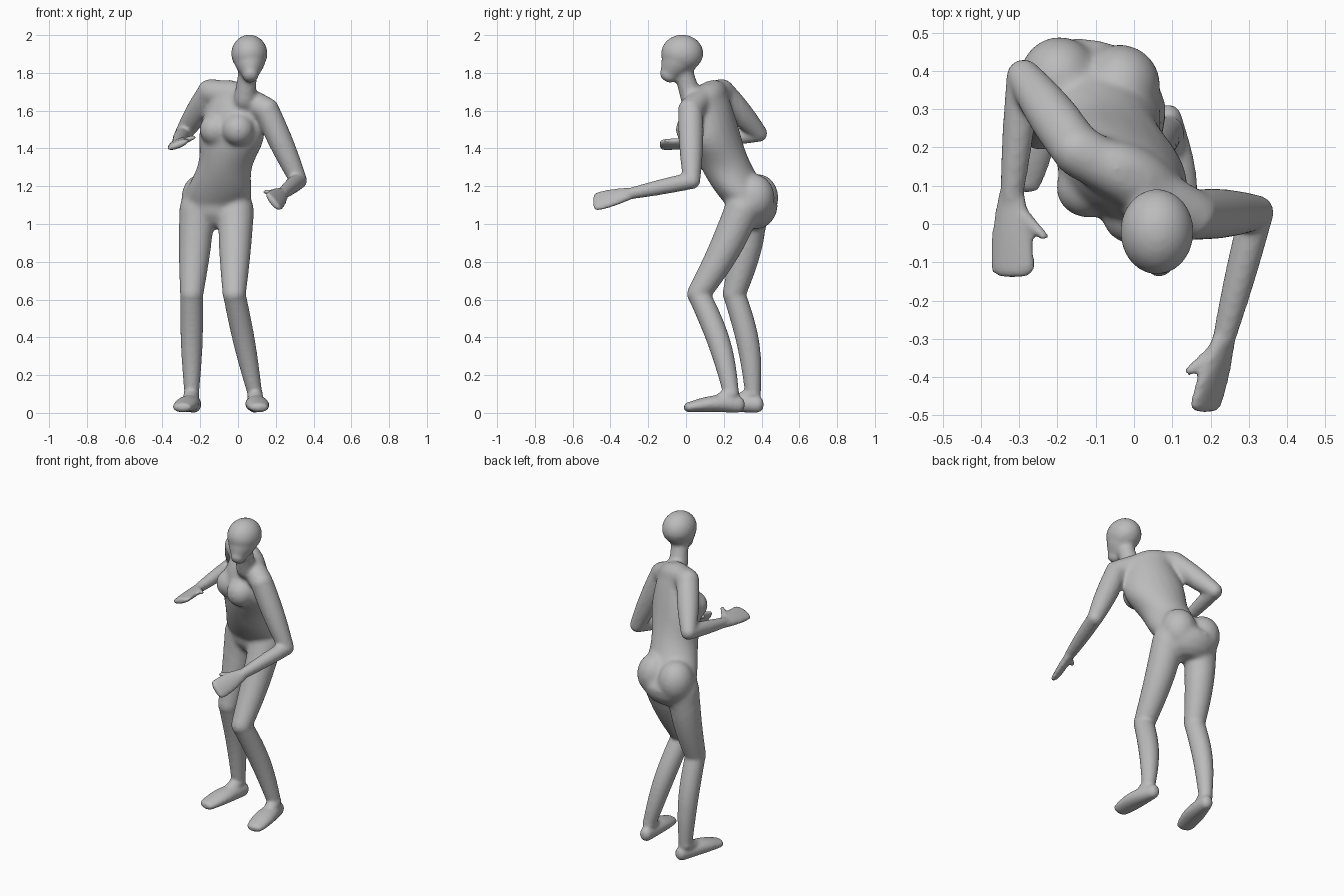
import bpy, bmesh
from math import sin, cos, pi
from mathutils import Vector, Matrix

if "Cube" in bpy.data.objects:
    bpy.data.objects.remove(bpy.data.objects["Cube"])

SIDES, STEPS, CAP = 20, 16, 4
ACROSS, BACK, UP = Vector((1, 0, 0)), Vector((0, 1, 0)), Vector((0, 0, 1))
bm = bmesh.new()


def tube(centre, size, side, axis):
    """Closed elliptical tube; centre, size and side are rules of t from 0 to 1."""
    axis = axis.normalized()
    sections = []

    def add(t, reach, scale):
        width, depth = size(t)
        across = side(t).normalized()
        middle = centre(t) + axis * reach * min(width, depth)
        sections.append((middle, across * width * scale, axis.cross(across) * depth * scale))

    # Rounded start, body, rounded end
    bend = [pi / 2 * k / CAP for k in range(1, CAP)]
    for a in reversed(bend):
        add(0, -sin(a), cos(a))
    for k in range(STEPS + 1):
        add(k / STEPS, 0, 1)
    for a in bend:
        add(1, sin(a), cos(a))

    turns = [2 * pi * k / SIDES for k in range(SIDES)]
    rings = [[bm.verts.new(c + u * cos(a) + v * sin(a)) for a in turns] for c, u, v in sections]
    for low, high in zip(rings, rings[1:]):
        for k in range(SIDES):
            bm.faces.new((low[k - 1], low[k], high[k], high[k - 1]))
    bm.faces.new(rings[0][::-1])
    bm.faces.new(rings[-1])


def limb(start, end, r_start, r_end, swell=0, bow=Vector(), wide=(1, 1), side=ACROSS):
    """Tapered muscle between two joints, swelling and bowing in the middle."""
    axis = (end - start).normalized()
    flat = side - axis * side.dot(axis)

    def size(t):
        radius = r_start + (r_end - r_start) * t + swell * sin(pi * t)
        return radius * (wide[0] + (wide[1] - wide[0]) * t), radius

    tube(lambda t: start.lerp(end, t) + bow * sin(pi * t), size, lambda t: flat, axis)


def ball(centre, size):
    place = Matrix.Translation(centre) @ Matrix.Diagonal((*size, 1))
    bmesh.ops.create_uvsphere(bm, u_segments=24, v_segments=16, radius=1, matrix=place)


def leg(hip, knee, ankle, heel, toe):
    hip, knee, ankle, heel, toe = map(Vector, (hip, knee, ankle, heel, toe))
    limb(hip, knee, .097, .062, .004, BACK * .015)
    limb(knee, ankle, .06, .042, .009, BACK * .024, (1, .92))
    limb(heel, toe, .045, .027, .008, UP * .01, (.85, 1.95))
    limb(ankle, heel.lerp(toe, .55), .042, .034)


def arm(shoulder, elbow, wrist, fingers, thumb, palm):
    shoulder, elbow, wrist, fingers, thumb = map(Vector, (shoulder, elbow, wrist, fingers, thumb))
    limb(shoulder, elbow, .067, .046, .007)
    limb(elbow, wrist, .045, .03, .003)
    limb(wrist, fingers, .025, .019, .002, wide=(1.5, 3.2), side=Vector(palm))
    limb(wrist.lerp(fingers, .1), thumb, .024, .013)


# Torso: leans forward along a curve, twists and tilts toward the shoulders
pelvis, belly, collar = map(Vector, ((-.12, .35, 1.1), (-.045, .12, 1.38), (0, .12, 1.67)))
hip_line, shoulder_line = Vector((1, -.2, 0)), Vector((.9, -.5, -.3))


def spine(t):
    return pelvis.lerp(belly, t).lerp(belly.lerp(collar, t), t)


tube(spine, lambda t: (.162 + .018 * cos(10 * t - .6), .136 - .05 * t ** 6),
     lambda t: hip_line.lerp(shoulder_line, t), UP)

# Shoulder girdle
right_shoulder, left_shoulder = Vector((-.145, .19, 1.7)), Vector((.15, .025, 1.605))
limb(right_shoulder, left_shoulder, .07, .068, 0, UP * .02, side=BACK)

# Bust and seat: a pair of rounded forms either side of a middle point
chest, seat = Vector((-.06, .06, 1.5)), Vector((-.115, .37, 1.14))
for way in (-1, 1):
    ball(chest + way * Vector((.06, -.035, 0)), (.085, .08, .085))
    ball(seat + way * Vector((.08, -.01, 0)), (.105, .11, .125))

# Head: round skull, face narrowing to the chin, and neck
skull, chin = Vector((.06, -.02, 1.902)), Vector((.066, -.09, 1.793))
ball(skull, (.096, .112, .1))
limb(skull.lerp(chin, .2), chin, .09, .05, .008, wide=(1, .88))
limb(Vector((.035, .03, 1.66)), Vector((.055, -.02, 1.83)), .058, .05)

# Left leg, then right leg
leg((-.012, .3, 1.08), (-.02, .067, .63), (.09, .24, .1), (.088, .275, .045), (.11, .015, .03))
leg((-.215, .34, 1.08), (-.245, .255, .63), (-.245, .355, .1), (-.232, .375, .045), (-.295, .11, .03))

# Left arm, then right arm
arm(left_shoulder, (.32, .03, 1.23), (.235, -.3, 1.16), (.187, -.475, 1.118),
    (.145, -.385, 1.17), (.8, 0, -1))
arm(right_shoulder, (-.288, .385, 1.48), (-.32, .07, 1.43), (-.317, -.122, 1.42),
    (-.236, -.032, 1.458), (1, 0, .4))

# Flat soles and one joined body mesh
for v in bm.verts:
    v.co.z = max(v.co.z, 0)
bmesh.ops.recalc_face_normals(bm, faces=bm.faces)
mesh = bpy.data.meshes.new("body")
bm.to_mesh(mesh)
bm.free()
body = bpy.data.objects.new("body", mesh)
bpy.context.collection.objects.link(body)

# Plain grey colour
grey = bpy.data.materials.new("plain grey")
grey.use_nodes = True
grey.diffuse_color = (.5, .5, .5, 1)
grey.node_tree.nodes["Principled BSDF"].inputs["Base Color"].default_value = grey.diffuse_color
mesh.materials.append(grey)

# Blend the overlapping parts into one skin
bpy.context.view_layer.objects.active = body
body.select_set(True)
blend = body.modifiers.new("blend", "REMESH")
blend.mode = "VOXEL"
blend.voxel_size = .009
bpy.ops.object.modifier_apply(modifier="blend")

# Soften everything a little, and the trunk much more
trunk = body.vertex_groups.new(name="trunk")
marks = [spine(k / 10) for k in range(11)]
trunk.add([v.index for v in body.data.vertices
           if min((v.co - m).length for m in marks) < .22], 1, "REPLACE")
for name, group, rounds in (("soften trunk", "trunk", 25), ("soften all", "", 6)):
    soften = body.modifiers.new(name, "SMOOTH")
    soften.vertex_group = group
    soften.iterations = rounds
    bpy.ops.object.modifier_apply(modifier=name)
bpy.ops.object.shade_smooth()
